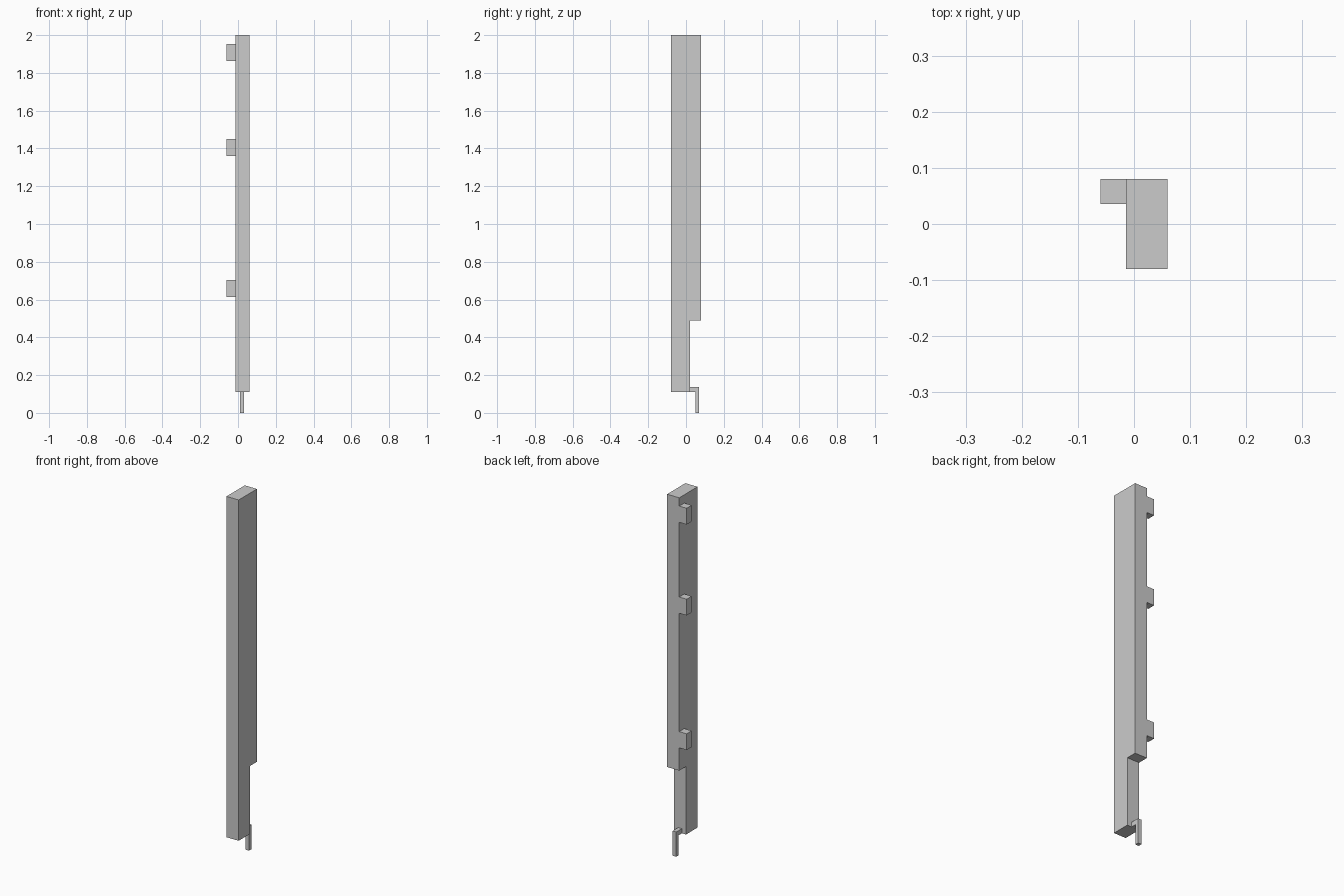
import bpy, bmesh

if "Cube" in bpy.data.objects:
    bpy.data.objects.remove(bpy.data.objects["Cube"])


def extrude_profile(name, yz, x0, x1):
    """Extrude a side outline (y, z) from x0 to x1."""
    bm = bmesh.new()
    face = bm.faces.new([bm.verts.new((x0, y, z)) for y, z in yz])
    ext = bmesh.ops.extrude_face_region(bm, geom=[face])
    verts = [g for g in ext["geom"] if isinstance(g, bmesh.types.BMVert)]
    bmesh.ops.translate(bm, verts=verts, vec=(x1 - x0, 0, 0))
    bmesh.ops.recalc_face_normals(bm, faces=bm.faces)
    mesh = bpy.data.meshes.new(name)
    bm.to_mesh(mesh)
    bm.free()
    obj = bpy.data.objects.new(name, mesh)
    bpy.context.collection.objects.link(obj)
    return obj


BACK, FRONT, NOTCH = 0.08, -0.08, 0.021
LEFT, RIGHT = -0.0145, 0.06
BOTTOM = 0.111

# Tall post with the lower back cut away
extrude_profile("post", [(FRONT, BOTTOM), (NOTCH, BOTTOM), (NOTCH, 0.488),
                         (BACK, 0.488), (BACK, 2.0), (FRONT, 2.0)], LEFT, RIGHT)

# Bent foot peg reaching down to the ground
extrude_profile("foot_peg", [(NOTCH, BOTTOM), (0.049, BOTTOM), (0.049, 0.0),
                             (0.07, 0.0), (0.07, 0.137), (NOTCH, 0.137)], 0.011, 0.033)

# Three side lugs flush with the back
for i, z in enumerate((0.614, 1.36, 1.864)):
    extrude_profile(f"side_lug_{i + 1}", [(0.036, z), (BACK, z), (BACK, z + 0.09),
                                          (0.036, z + 0.09)], -0.06, LEFT)
